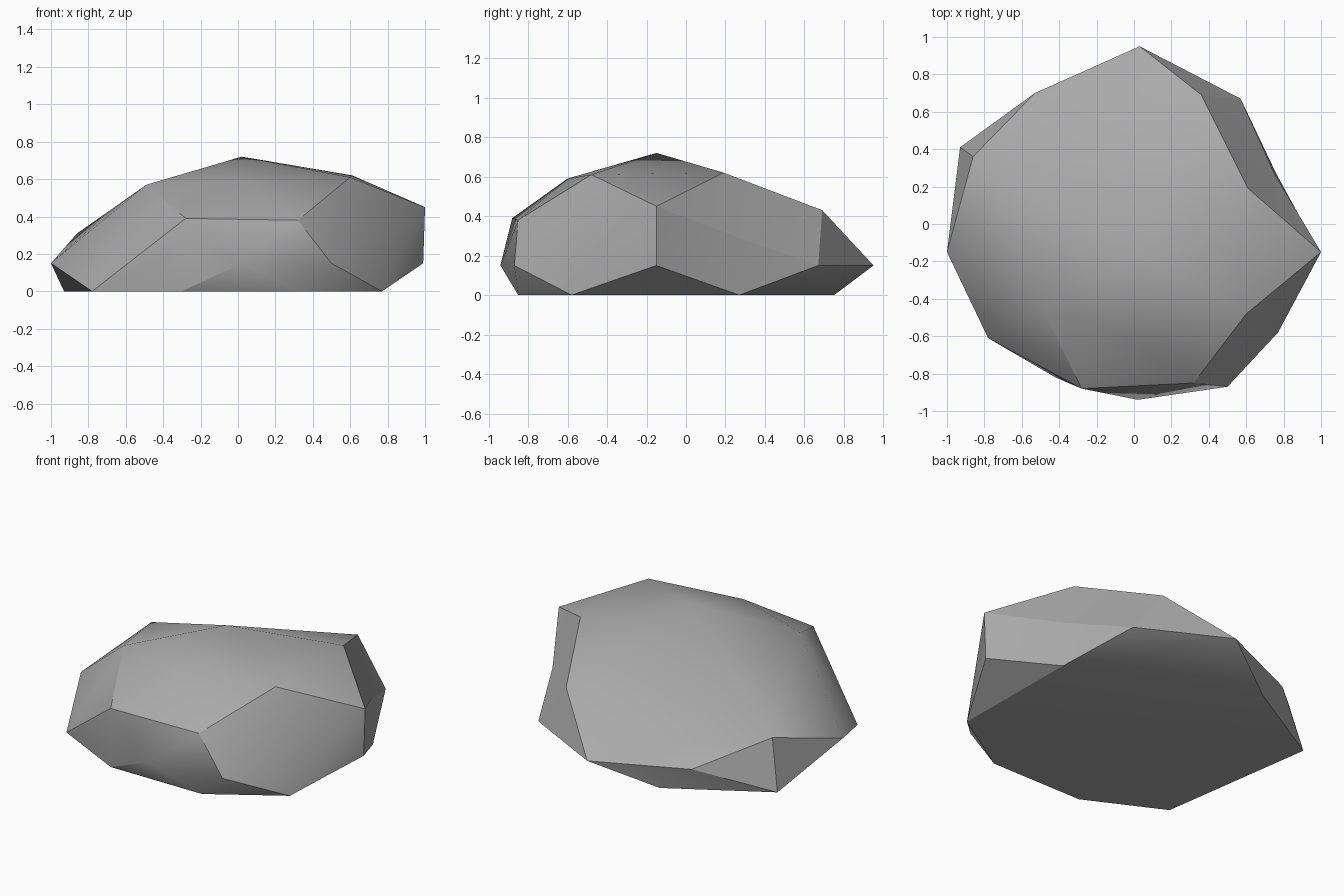
import bpy
import bmesh
from mathutils import Vector

# Remove the default object
default_cube = bpy.data.objects.get("Cube")
if default_cube:
    bpy.data.objects.remove(default_cube, do_unlink=True)


def make_material(name, grey):
    material = bpy.data.materials.new(name)
    material.use_nodes = True
    colour = (grey, grey, grey, 1)
    material.diffuse_color = colour
    shader = next(n for n in material.node_tree.nodes if n.type == "BSDF_PRINCIPLED")
    shader.inputs["Base Color"].default_value = colour
    shader.inputs["Roughness"].default_value = 0.9
    return material


def at_height(z, outline):
    return [Vector((x, y, z)) for x, y in outline]


# Flat base outline
base = at_height(0, [(.76, .27), (-.34, .75), (-.93, .41), (-.78, -.61),
                     (-.3, -.85), (.34, -.85), (.77, -.58)])

# Widest belt, just above the ground
belt = at_height(.15, [(.99, -.15), (.57, .67), (.03, .95), (-.53, .7), (-1, -.15),
                       (-.42, -.82), (.02, -.94), (.5, -.87)])

# Shoulders and crown
shoulder = [Vector(p) for p in [(1, -.15, .45), (.36, .69, .43), (-.86, .36, .31),
                                (-.72, -.15, .4), (-.28, -.88, .39), (.32, -.85, .38)]]
crown = [Vector(p) for p in [(.6, -.48, .61), (.61, .19, .62), (-.49, -.45, .57),
                             (.02, -.6, .59), (.02, -.15, .72)]]

# Stretch a chipped stone skin over the outline points
bm = bmesh.new()
points = base + belt + shoulder + crown
verts = [bm.verts.new(p) for p in points]
hull = bmesh.ops.convex_hull(bm, input=verts)
loose = [v for v in bm.verts if not v.link_faces]
bmesh.ops.delete(bm, geom=loose, context="VERTS")

# Shallow dent in one side: replace that facet with a fan to a sunken centre
rim = [base[0], belt[0], belt[1], shoulder[0], shoulder[1], crown[1]]


def on_rim(vert):
    return any((vert.co - p).length < 0.001 for p in rim)


facet = [f for f in bm.faces if all(on_rim(v) for v in f.verts)]
if facet:
    bmesh.ops.delete(bm, geom=facet, context="FACES")
    centre = bm.verts.new((.75, .27, .29))
    for edge in [e for e in bm.edges if e.is_boundary]:
        bm.faces.new((edge.verts[0], edge.verts[1], centre))

bmesh.ops.recalc_face_normals(bm, faces=bm.faces[:])
mesh = bpy.data.meshes.new("boulder")
bm.to_mesh(mesh)
bm.free()

boulder = bpy.data.objects.new("boulder", mesh)
bpy.context.collection.objects.link(boulder)
mesh.materials.append(make_material("stone grey", 0.4))

# Soften gentle facets, keep the strong ridges crisp
for other in bpy.context.selected_objects:
    other.select_set(False)
boulder.select_set(True)
bpy.context.view_layer.objects.active = boulder
bpy.ops.object.shade_smooth_by_angle(angle=0.5)
